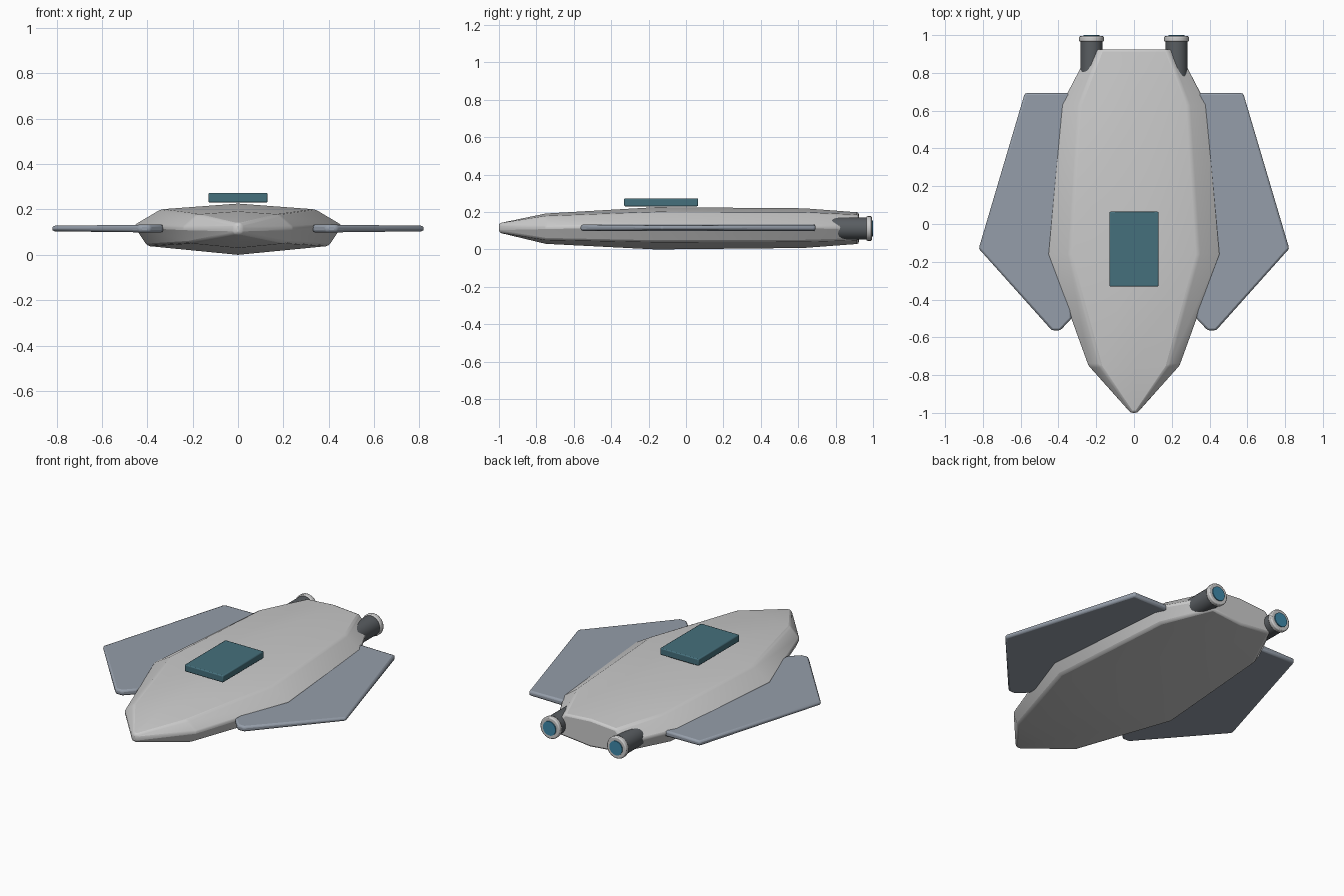
import bpy, bmesh, math
from mathutils import Matrix

if "Cube" in bpy.data.objects:
    bpy.data.objects.remove(bpy.data.objects["Cube"])


def material(name, rgb):
    m = bpy.data.materials.new(name)
    m.diffuse_color = (*rgb, 1)
    m.use_nodes = True
    m.node_tree.nodes["Principled BSDF"].inputs["Base Color"].default_value = m.diffuse_color
    return m


WING = material("slate", (0.30, 0.34, 0.40))
DARK = material("dark_metal", (0.10, 0.11, 0.12))
GLASS = material("dark_teal", (0.06, 0.16, 0.20))
GLOW = material("engine_blue", (0.05, 0.25, 0.40))


def finish(bm, name, mat=None, bevel=0.0, angle=30, segments=2):
    bmesh.ops.recalc_face_normals(bm, faces=bm.faces)
    me = bpy.data.meshes.new(name)
    bm.to_mesh(me)
    bm.free()
    ob = bpy.data.objects.new(name, me)
    bpy.context.collection.objects.link(ob)
    if mat:
        me.materials.append(mat)
    if bevel:
        b = ob.modifiers.new("bevel", 'BEVEL')
        b.width, b.segments = bevel, segments
        b.limit_method, b.angle_limit = 'ANGLE', math.radians(25)
    bpy.ops.object.select_all(action='DESELECT')
    ob.select_set(True)
    bpy.context.view_layer.objects.active = ob
    bpy.ops.object.shade_smooth_by_angle(angle=math.radians(angle))
    return ob


# Hull: eight-sided sections lofted from nose to tail
# (y, half width, bottom z, side z, top z)
stations = [(-1.0, 0.018, 0.09, 0.115, 0.14), (-0.75, 0.245, 0.03, 0.12, 0.192),
            (-0.16, 0.46, 0.0, 0.13, 0.226), (0.63, 0.39, 0.008, 0.125, 0.22),
            (0.925, 0.235, 0.03, 0.115, 0.198)]
bm = bmesh.new()
rings = []
for y, w, lo, mid, hi in stations:
    sh = hi - 0.055 * w
    fl = lo + 0.085 * w
    half = [(0.74 * w, sh), (w, mid), (0.87 * w, fl)]
    sec = [(0, hi)] + half + [(0, lo)] + [(-x, z) for x, z in reversed(half)]
    rings.append([bm.verts.new((x, y, z)) for x, z in sec])
for a, b in zip(rings, rings[1:]):
    for i in range(8):
        j = (i + 1) % 8
        bm.faces.new((a[i], a[j], b[j], b[i]))
bm.faces.new(rings[0])
bm.faces.new(rings[-1])
finish(bm, "hull", bevel=0.012)

# Canopy block just above the deck
bm = bmesh.new()
bmesh.ops.create_cube(bm, size=1, matrix=Matrix.Translation((0, -0.133, 0.252))
                      @ Matrix.Diagonal((0.26, 0.396, 0.043, 1)))
finish(bm, "canopy", GLASS, bevel=0.006)


def cylinder(name, x, y0, y1, r, mat=None, bevel=0.0):
    bm = bmesh.new()
    bmesh.ops.create_cone(bm, cap_ends=True, segments=24, radius1=r, radius2=r, depth=y1 - y0,
                          matrix=Matrix.Translation((x, (y0 + y1) / 2, 0.112))
                          @ Matrix.Rotation(math.radians(90), 4, 'X'))
    finish(bm, name, mat, bevel)


# Wings: flat plates rooted inside the hull
outline = [(0.33, -0.50), (0.39, -0.563), (0.435, -0.563), (0.822, -0.13), (0.578, 0.693), (0.33, 0.693)]
for side, s in (("right", 1), ("left", -1)):
    bm = bmesh.new()
    top = [bm.verts.new((s * x, y, 0.134 - 0.012 * (x - 0.33)))
           for x, y in outline]
    bot = [bm.verts.new((s * x, y, 0.098 + 0.012 * (x - 0.33)))
           for x, y in outline]
    bm.faces.new(top)
    bm.faces.new(bot)
    for i in range(len(top)):
        j = (i + 1) % len(top)
        bm.faces.new((top[i], top[j], bot[j], bot[i]))
    finish(bm, side + "_wing", WING, bevel=0.011)

    # Engine: dark barrel, nozzle ring and glowing end disc
    cylinder(side + "_engine", s * 0.225, 0.70, 0.985, 0.059, DARK)
    cylinder(side + "_nozzle_ring", s * 0.225, 0.965, 0.994, 0.066, None, 0.006)
    cylinder(side + "_engine_glow", s * 0.225, 0.98, 1.0, 0.043, GLOW)
